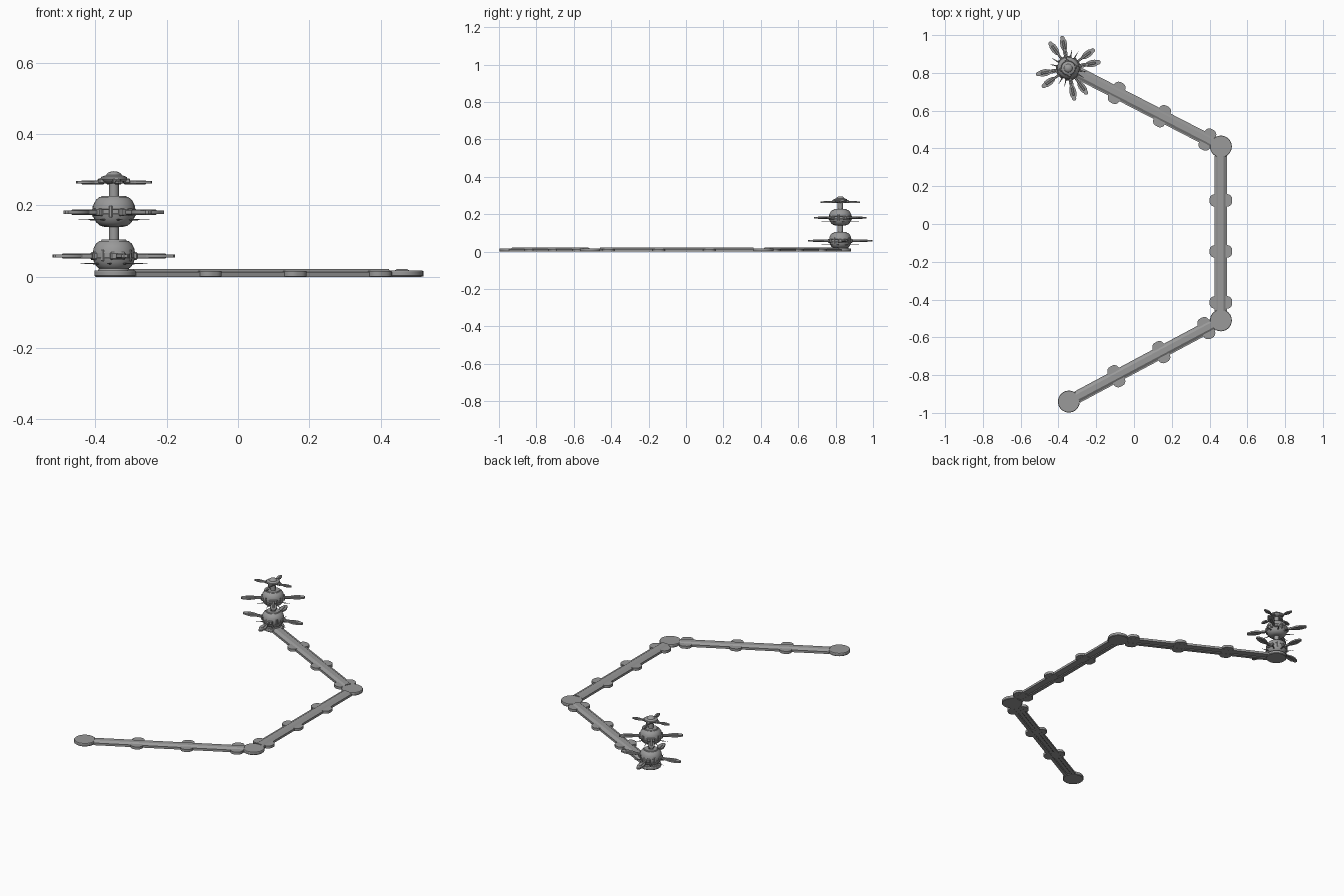
import bpy, bmesh, math
from mathutils import Matrix, Vector

if "Cube" in bpy.data.objects:
    bpy.data.objects.remove(bpy.data.objects["Cube"])

grey = bpy.data.materials.new("hull_grey")
grey.diffuse_color = (0.32, 0.32, 0.32, 1)
grey.use_nodes = True
grey.node_tree.nodes["Principled BSDF"].inputs["Base Color"].default_value = grey.diffuse_color


def finish(bm, name, matrix=Matrix()):
    """Turn a bmesh into an object, smooth with sharp edges kept."""
    bmesh.ops.remove_doubles(bm, verts=bm.verts, dist=1e-6)
    bmesh.ops.recalc_face_normals(bm, faces=bm.faces)
    for f in bm.faces:
        f.smooth = True
    for e in bm.edges:
        e.smooth = len(e.link_faces) == 2 and e.calc_face_angle(0) < 0.55
    mesh = bpy.data.meshes.new(name)
    bm.to_mesh(mesh)
    bm.free()
    mesh.materials.append(grey)
    ob = bpy.data.objects.new(name, mesh)
    ob.matrix_world = matrix
    bpy.context.collection.objects.link(ob)
    return ob


def lathe(name, profile, centre, steps=32):
    bm = bmesh.new()
    vs = [bm.verts.new((r, 0, z)) for r, z in profile]
    es = [bm.edges.new(p) for p in zip(vs, vs[1:])]
    bmesh.ops.spin(bm, geom=vs + es, cent=(0, 0, 0), axis=(0, 0, 1),
                   angle=math.tau, steps=steps)
    return finish(bm, name, Matrix.Translation(centre))


def prism(name, outline, vec, matrix=Matrix()):
    bm = bmesh.new()
    face = bm.faces.new([bm.verts.new(p) for p in outline])
    ext = bmesh.ops.extrude_face_region(bm, geom=[face], use_keep_orig=True)
    bmesh.ops.translate(bm, vec=vec,
                        verts=[g for g in ext["geom"] if isinstance(g, bmesh.types.BMVert)])
    return finish(bm, name, matrix)


def box(name, size, centre, matrix):
    bm = bmesh.new()
    bmesh.ops.create_cube(bm, size=1)
    bmesh.ops.scale(bm, vec=size, verts=bm.verts)
    bmesh.ops.translate(bm, vec=centre, verts=bm.verts)
    bmesh.ops.bevel(bm, geom=bm.edges[:], offset=min(size) * 0.2, segments=1, affect='EDGES')
    return finish(bm, name, matrix)


# Walkway nodes
nodes = [Vector(p) for p in ((-0.345, -0.94, 0), (0.46, -0.51, 0),
                             (0.46, 0.41, 0), (-0.345, 0.825, 0))]
for i, n in enumerate(nodes):
    lathe(f"node_disc_{i}", [(0, 0), (0.055, 0), (0.058, 0.003), (0.058, 0.015),
                             (0.056, 0.018), (0, 0.018)], n)

# Beam cross-section: sloping shoulders, edge ledges, channel underneath
half = [(0.010, 0.004), (0.014, 0.0), (0.033, 0.0), (0.033, 0.013), (0.027, 0.013), (0.014, 0.022)]
section = half + [(-y, z) for y, z in reversed(half)]


def pad_outline(half_len=0.060, half_wid=0.033, r=0.027):
    pts = []
    for k, (sx, sy) in enumerate(((1, 1), (-1, 1), (-1, -1), (1, -1))):
        for j in range(7):
            a = math.radians(90 * k + 15 * j)
            pts.append((sx * (half_wid - r) + r * math.cos(a),
                        sy * (half_len - r) + r * math.sin(a), 0))
    return pts


# Beams and their cross pads
for i, (a, b) in enumerate(((0, 1), (2, 1), (3, 2))):
    d = nodes[b] - nodes[a]
    m = Matrix.Translation(nodes[a]) @ Matrix.Rotation(math.atan2(d.y, d.x), 4, 'Z')
    prism(f"beam_{i}", [(0.05, y, z) for y, z in section], (d.length - 0.10, 0, 0), m)
    for j, s in enumerate((0.285, 0.555, 0.825)):
        prism(f"cross_pad_{i}_{j}", pad_outline(), (0, 0, 0.015),
              m @ Matrix.Translation((s, 0, 0.0005)))

# Tower column and base collar
cx, cy = -0.348, 0.825
lathe("tower_column", [(0, 0.01), (0.014, 0.01), (0.014, 0.275), (0, 0.275)], (cx, cy, 0), 20)
lathe("base_collar", [(0, 0.015), (0.046, 0.015), (0.04, 0.026), (0, 0.026)], (cx, cy, 0))

# Globe profile with a recessed equator band
globe = [(0, -0.043), (0.026, -0.043), (0.038, -0.040), (0.049, -0.031), (0.056, -0.019),
         (0.059, -0.007), (0.0575, -0.006), (0.0575, 0.006), (0.059, 0.007), (0.057, 0.020),
         (0.050, 0.033), (0.040, 0.041), (0.036, 0.041), (0.034, 0.044), (0, 0.044)]

# Arm: narrow stem widening into a paddle, in units of its reach
arm_half = [(0.25, 0.040), (0.52, 0.035), (0.58, 0.075), (0.70, 0.105), (0.84, 0.100),
            (0.90, 0.070), (0.97, 0.060), (1.0, 0.025)]


def arm(name, reach, thick, m):
    pts = arm_half + [(x, -y) for x, y in reversed(arm_half)]
    prism(name, [(x * reach, y * reach, -thick / 2) for x, y in pts], (0, 0, thick), m)
    # raised spine along the paddle
    box(name + "_spine", (reach * 0.58, reach * 0.07, thick * 1.6), (reach * 0.56, 0, 0), m)


def turned(z, deg):
    return Matrix.Translation((cx, cy, z)) @ Matrix.Rotation(math.radians(deg), 4, 'Z')


# Globes with sockets, arms and thin spikes
for name, z, start, reach in (("lower", 0.060, 11, 0.174), ("upper", 0.183, 36, 0.171)):
    lathe(name + "_globe", globe, (cx, cy, z))
    for k in range(4):
        m = turned(z - 0.002, start + 90 * k)
        box(f"{name}_socket_{k}", (0.018, 0.044, 0.022), (0.055, 0, 0), m)
        arm(f"{name}_arm_{k}", reach, 0.009, m)
        # rib between the arms
        box(f"{name}_rib_{k}", (0.012, 0.010, 0.034), (0.054, 0, 0), turned(z, start + 45 + 90 * k))
    for k in range(8):
        bm = bmesh.new()
        bmesh.ops.create_cone(bm, cap_ends=True, segments=6, radius1=0.006, radius2=0.0005,
                              depth=0.062)
        bmesh.ops.rotate(bm, matrix=Matrix.Rotation(math.pi / 2, 3, 'Y'), verts=bm.verts)
        bmesh.ops.scale(bm, vec=(1, 1, 0.5), verts=bm.verts)
        bmesh.ops.translate(bm, vec=(0.071, 0, 0), verts=bm.verts)
        finish(bm, f"{name}_spike_{k}", turned(z - 0.023, start + 22.5 + 45 * k))

# Crown: stepped dome with four short arms
lathe("crown_dome", [(0, 0.262), (0.022, 0.262), (0.034, 0.268), (0.038, 0.274), (0.036, 0.280),
                     (0.022, 0.285), (0.020, 0.289), (0.013, 0.294), (0, 0.296)], (cx, cy, 0))
for k in range(4):
    m = turned(0.265, 11 + 90 * k)
    box(f"crown_socket_{k}", (0.022, 0.022, 0.014), (0.034, 0, 0.003), m)
    arm(f"crown_arm_{k}", 0.108, 0.007, m)
